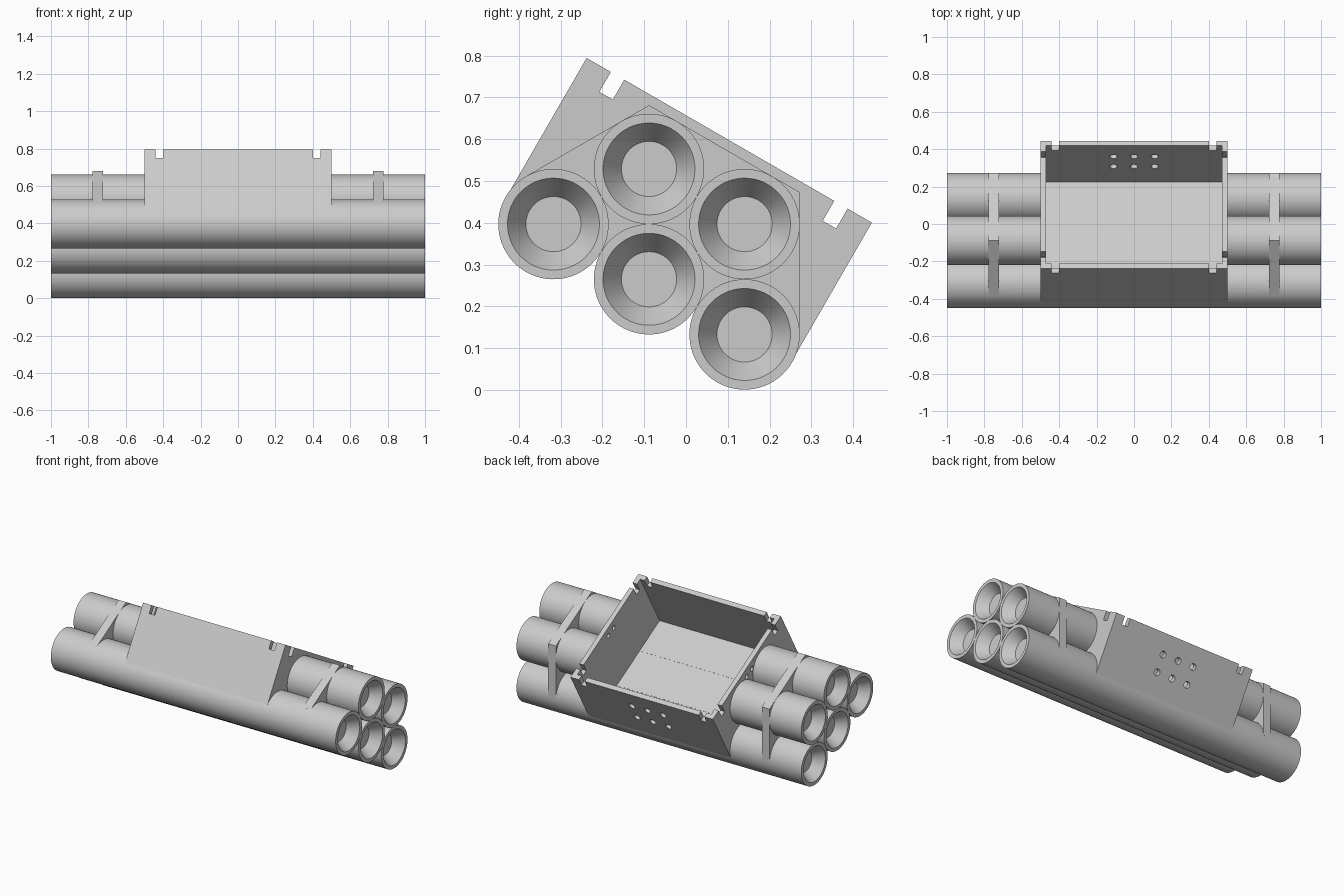
import bpy, bmesh, math
from mathutils import Matrix

if "Cube" in bpy.data.objects:
    bpy.data.objects.remove(bpy.data.objects["Cube"], do_unlink=True)

TILT = math.radians(-30)      # the whole assembly leans towards the back
R = 0.132                     # tube radius
MID, LOW = -0.209, 0.185      # tilted position of the middle lower tube
HIGH = LOW + R * math.sqrt(3)
RIM = 0.569                   # top of the tray
HALF, WALL = 0.394, 0.03      # tray half depth and wall thickness

grey = bpy.data.materials.new("light_grey")
grey.use_nodes = True
grey.diffuse_color = (0.6, 0.6, 0.6, 1)
bsdf = next(n for n in grey.node_tree.nodes if n.type == 'BSDF_PRINCIPLED')
bsdf.inputs["Base Color"].default_value = (0.6, 0.6, 0.6, 1)


def make(name, bm):
    bmesh.ops.recalc_face_normals(bm, faces=bm.faces)
    mesh = bpy.data.meshes.new(name)
    bm.to_mesh(mesh)
    bm.free()
    mesh.materials.append(grey)
    ob = bpy.data.objects.new(name, mesh)
    bpy.context.collection.objects.link(ob)
    ob.rotation_euler.x = TILT
    return ob


def activate(ob):
    bpy.ops.object.select_all(action='DESELECT')
    ob.select_set(True)
    bpy.context.view_layer.objects.active = ob


def cut(ob, cutter):
    mod = ob.modifiers.new("cut", 'BOOLEAN')
    mod.operation = 'DIFFERENCE'
    mod.solver = 'EXACT'
    mod.object = cutter
    activate(ob)
    bpy.ops.object.modifier_apply(modifier=mod.name)


def add_box(bm, x0, x1, y0, y1, z0, z1):
    place = Matrix.Translation(((x0 + x1) / 2, (y0 + y1) / 2, (z0 + z1) / 2))
    size = Matrix.Diagonal((x1 - x0, y1 - y0, z1 - z0, 1))
    bmesh.ops.create_cube(bm, size=1, matrix=place @ size)


def add_hole(bm, centre, radius, axis):
    turn = Matrix.Rotation(math.pi / 2, 4, axis)
    bmesh.ops.create_cone(bm, cap_ends=True, segments=24, radius1=radius, radius2=radius,
                          depth=0.08, matrix=Matrix.Translation(centre) @ turn)


def tube(name, profile, y, z, segments=64):
    """Revolve (x, radius) pairs about the tube axis and close both ends."""
    bm = bmesh.new()
    rings = []
    for x, r in profile:
        rings.append([bm.verts.new((x, y + r * math.cos(a), z + r * math.sin(a)))
                      for a in (math.tau * i / segments for i in range(segments))])
    for a, b in zip(rings, rings[1:]):
        for i in range(segments):
            j = (i + 1) % segments
            bm.faces.new((a[i], a[j], b[j], b[i]))
    bm.faces.new(rings[0])
    bm.faces.new(rings[-1])
    return make(name, bm)


# Flared mouth, from the tube end inwards
mouth = [(1, R), (1, 0.11), (0.935, 0.066)]
tubes = []

# Three long lower tubes
both_ends = [(-x, r) for x, r in reversed(mouth)] + mouth
for i, label in enumerate(("front", "middle", "back")):
    tubes.append(tube("lower_tube_" + label, both_ends, MID + (i - 1) * 2 * R, LOW))
lower = list(tubes)

# Upper tubes, interrupted by the tray
for row, y in (("front", MID - R), ("back", MID + R)):
    for side, s in (("left", 1), ("right", -1)):
        profile = [(s * x, r) for x, r in [(0.485, R)] + mouth]
        tubes.append(tube(f"upper_tube_{row}_{side}", profile, y, HIGH))

# Open tray
bm = bmesh.new()
add_box(bm, -0.5, 0.5, MID - HALF, MID + HALF, LOW, RIM)
tray = make("tray", bm)

# Tray cavity also flattens the lower tubes to make the floor
bm = bmesh.new()
inner = HALF - WALL
add_box(bm, -0.47, 0.47, MID - inner, MID + inner, LOW - 0.005, 0.8)
cavity = make("cavity_cutter", bm)
for ob in [tray] + tubes:
    cut(ob, cavity)

# Rim notches near each corner, vent holes and cable holes
bm = bmesh.new()
for sx in (-1, 1):
    for sy in (-1, 1):
        x0, x1 = sorted((sx * 0.4, sx * 0.44))
        y0, y1 = sorted((MID + sy * (HALF - 0.045), MID + sy * (HALF + 0.03)))
        add_box(bm, x0, x1, y0, y1, RIM - 0.05, RIM + 0.05)
        x0, x1 = sorted((sx * 0.455, sx * 0.53))
        y0, y1 = sorted((MID + sy * (HALF - 0.104), MID + sy * (HALF - 0.067)))
        add_box(bm, x0, x1, y0, y1, RIM - 0.055, RIM + 0.05)
        add_hole(bm, (sx * 0.485, MID + sy * 0.03, 0.522), 0.014, 'Y')
for x in (-0.11, 0, 0.11):
    for z in (0.346, 0.452):
        add_hole(bm, (x, MID + HALF - WALL / 2, z), 0.02, 'X')
details = make("notch_and_hole_cutter", bm)
cut(tray, details)

for helper in (cavity, details):
    bpy.data.objects.remove(helper, do_unlink=True)

# Straps bridging the tubes, tangent to the outer ones
half_strap = [(2 * R, LOW), (2 * R + R * math.cos(math.pi / 6), LOW + R / 2),
              (R + R * math.tan(math.pi / 6), HIGH + R)]
outline = half_strap + [(-y, z) for y, z in reversed(half_strap)]
for side, s in (("left", 1), ("right", -1)):
    bm = bmesh.new()
    face = bm.faces.new([bm.verts.new((s * 0.75 - 0.027, MID + y, z)) for y, z in outline])
    moved = bmesh.ops.extrude_face_region(bm, geom=[face])["geom"]
    bmesh.ops.translate(bm, vec=(0.054, 0, 0),
                        verts=[v for v in moved if isinstance(v, bmesh.types.BMVert)])
    if not face.is_valid or len(bm.faces) < len(outline) + 2:
        bm.faces.new([v for v in bm.verts][:len(outline)])
    make("strap_" + side, bm)

# Smooth round walls, keep crisp edges
for ob in tubes + [tray]:
    activate(ob)
    bpy.ops.object.shade_smooth_by_angle(angle=math.radians(30))
